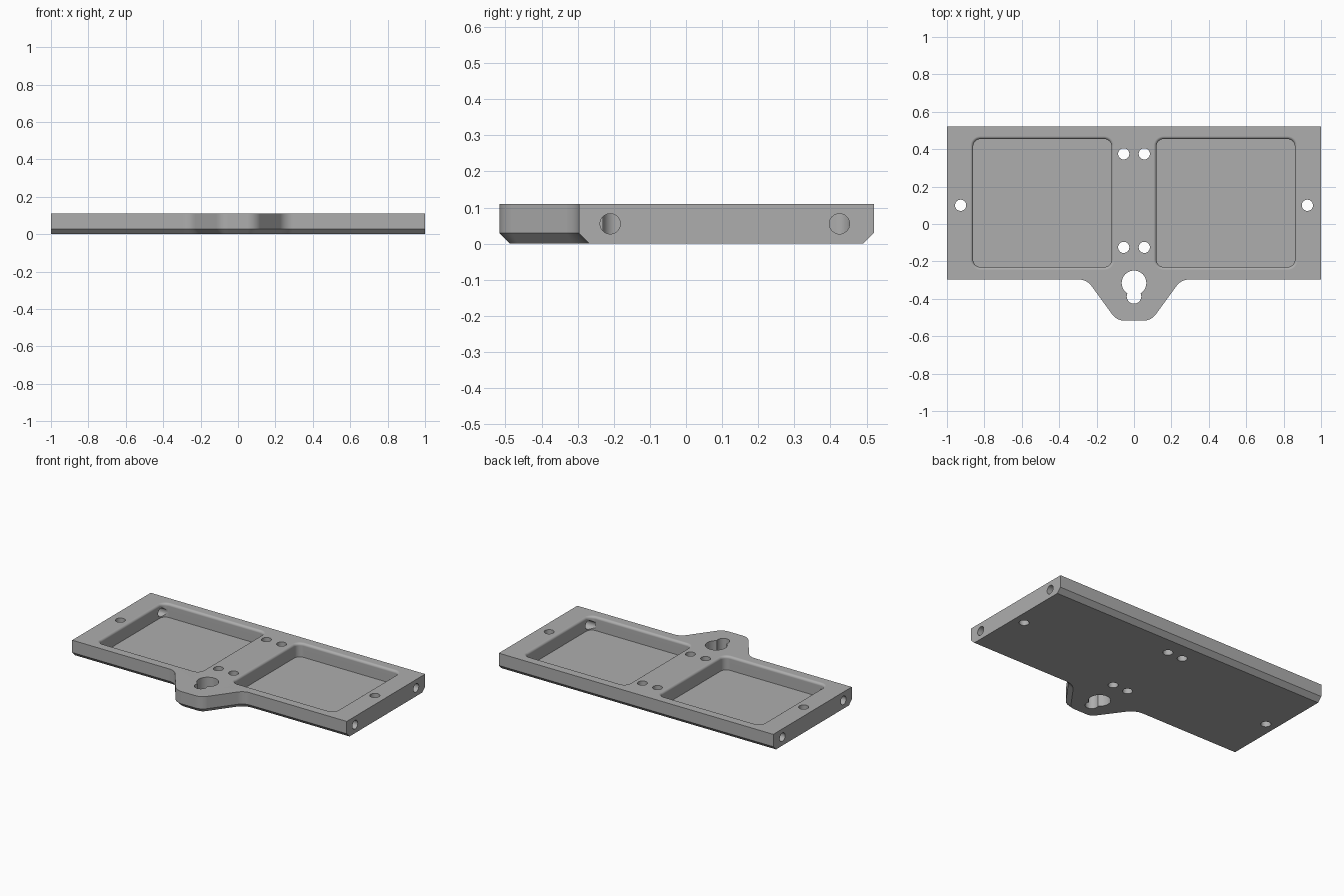
import bpy
import bmesh
from math import cos, sin, pi, radians
from mathutils import Vector, Matrix
from mathutils.geometry import intersect_line_line_2d, tessellate_polygon

if "Cube" in bpy.data.objects:
    bpy.data.objects.remove(bpy.data.objects["Cube"], do_unlink=True)

HEIGHT, CHAMFER = 0.11, 0.029
BACK, FRONT, TAB = 0.52, -0.297, -0.517

grey = bpy.data.materials.new("machined_grey")
grey.use_nodes = True
colour = (0.42, 0.42, 0.42, 1)
grey.diffuse_color = colour
grey.node_tree.nodes["Principled BSDF"].inputs["Base Color"].default_value = colour


def loft(name, loops):
    """Closed solid through matching loops of 3D points."""
    bm = bmesh.new()
    rings = [[bm.verts.new(p) for p in loop] for loop in loops]
    for low, high in zip(rings, rings[1:]):
        for i in range(len(low)):
            j = (i + 1) % len(low)
            bm.faces.new((low[i], low[j], high[j], high[i]))
    bm.faces.new(rings[0][::-1])
    bm.faces.new(rings[-1])
    bmesh.ops.recalc_face_normals(bm, faces=bm.faces)
    mesh = bpy.data.meshes.new(name)
    bm.to_mesh(mesh)
    bm.free()
    mesh.materials.append(grey)
    obj = bpy.data.objects.new(name, mesh)
    bpy.context.collection.objects.link(obj)
    return obj


def round_corner(prev, corner, nxt, length, steps=10):
    """Arc that replaces a corner, tangent at the given length."""
    a = corner + (prev - corner).normalized() * length
    b = corner + (nxt - corner).normalized() * length
    half = (a - corner).angle(b - corner) / 2
    middle = (a + b) / 2 - corner
    centre = corner + middle.normalized() * (length / cos(half))
    sweep = (a - centre).angle_signed(b - centre)
    return [centre + Matrix.Rotation(-sweep * i / steps, 2) @ (a - centre)
            for i in range(steps + 1)]


def inset(points, amount):
    """Move each edge inwards, except the two end faces."""
    lines = []
    for i, a in enumerate(points):
        b = points[(i + 1) % len(points)]
        d = (b - a).normalized()
        shift = 0 if abs(d.x) < 1e-4 else amount
        n = Vector((-d.y, d.x)) * shift
        lines.append((a + n, d))
    result = []
    for (p, d), (q, e) in zip([lines[-1]] + lines[:-1], lines):
        t = (q - p).cross(e) / d.cross(e)
        result.append(p + d * t)
    return result


def level(points, z):
    return [(p.x, p.y, z) for p in points]


# Plate outline, counter-clockwise, with the blended hanging tab
corners = [Vector(c) for c in ((-1, FRONT), (-0.252, FRONT), (-0.092, TAB),
                               (0.092, TAB), (0.252, FRONT), (1, FRONT))]
outline = [corners[0]]
for i in range(1, 5):
    outline += round_corner(corners[i - 1], corners[i], corners[i + 1], 0.042)
outline += [corners[5], Vector((1, BACK)), Vector((-1, BACK))]

plate = loft("mounting_plate", [level(inset(outline, CHAMFER), 0),
                                level(outline, CHAMFER), level(outline, HEIGHT)])


def cut(cutter):
    cutter.hide_render = True
    mod = plate.modifiers.new("cut", "BOOLEAN")
    mod.operation, mod.solver, mod.object = "DIFFERENCE", "EXACT", cutter
    bpy.context.view_layer.objects.active = plate
    bpy.ops.object.modifier_apply(modifier=mod.name)
    bpy.data.objects.remove(cutter, do_unlink=True)


def cylinder(centre, radius, depth, along_x=False):
    ring = [(radius * cos(2 * pi * i / 32), radius * sin(2 * pi * i / 32)) for i in range(32)]
    turn = Matrix.Rotation(pi / 2, 3, "Y") if along_x else Matrix.Identity(3)
    return loft("hole_cutter", [[Vector(centre) + turn @ Vector((x, y, z)) for x, y in ring]
                                for z in (-depth / 2, depth / 2)])


def rounded_rect(cx, cy, hx, hy, r, z, steps=8):
    points = []
    for k, (sx, sy) in enumerate(((1, 1), (-1, 1), (-1, -1), (1, -1))):
        for i in range(steps + 1):
            a = pi / 2 * (k + i / steps)
            points.append((cx + sx * (hx - r) + r * cos(a), cy + sy * (hy - r) + r * sin(a), z))
    return points


# Two pockets with a rounded upper lip
LIP, FLOOR = 0.016, 0.02
for side in (-1, 1):
    loops = []
    profile = [(LIP, FLOOR)]
    for i in range(7):
        a = pi / 2 * i / 6
        profile.append((LIP * cos(a), HEIGHT - LIP + LIP * sin(a)))
    # Quarter round that opens out to the top face
    profile = [profile[0]] + [(LIP - LIP * (1 - cos(pi / 2 * i / 6)),
                               HEIGHT - LIP + LIP * sin(pi / 2 * i / 6)) for i in range(7)]
    profile.append((0, HEIGHT + 0.05))
    for d, z in profile:
        loops.append(rounded_rect(side * 0.49, 0.112, 0.386 - d, 0.358 - d, 0.055 - d, z))
    cut(loft("pocket_cutter", loops))

# Vertical screw holes and side holes that open into the pockets
for side in (-1, 1):
    for x, y in ((0.055, 0.375), (0.055, -0.125), (0.927, 0.1)):
        cut(cylinder((side * x, y, HEIGHT / 2), 0.03, 0.4))
    for y in (0.425, -0.21):
        cut(cylinder((side * 0.95, y, 0.055), 0.028, 0.26, True))

# Keyhole in the tab
cut(cylinder((0, -0.315, HEIGHT / 2), 0.066, 0.4))
cut(cylinder((0, -0.387, HEIGHT / 2), 0.039, 0.4))

bpy.ops.object.select_all(action="DESELECT")
plate.select_set(True)
bpy.context.view_layer.objects.active = plate
bpy.ops.object.shade_smooth_by_angle(angle=radians(30))
weighted = plate.modifiers.new("even_shading", "WEIGHTED_NORMAL")
weighted.keep_sharp = True
